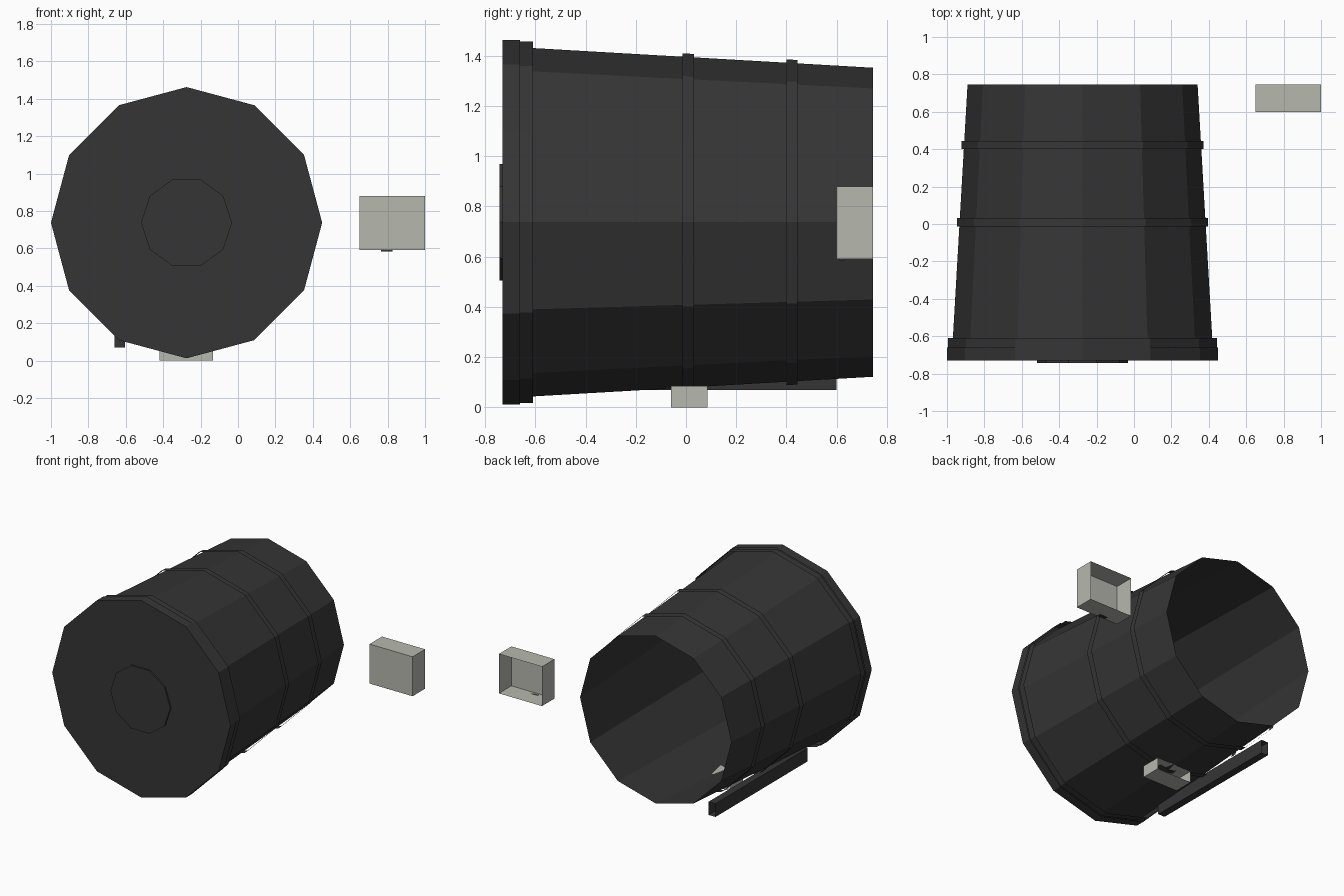
import bpy, bmesh, math

if "Cube" in bpy.data.objects:
    bpy.data.objects.remove(bpy.data.objects["Cube"])

CX, CZ = -0.275, 0.737   # barrel axis (runs along y)


def material(name, rgb):
    m = bpy.data.materials.new(name)
    m.diffuse_color = (*rgb, 1.0)
    m.use_nodes = True
    m.node_tree.nodes["Principled BSDF"].inputs["Base Color"].default_value = m.diffuse_color
    return m


charcoal = material("charcoal", (0.036, 0.036, 0.036))
pale_grey = material("pale_grey", (0.47, 0.485, 0.43))


def finish(name, bm, mat):
    me = bpy.data.meshes.new(name)
    bm.to_mesh(me)
    bm.free()
    me.materials.append(mat)
    ob = bpy.data.objects.new(name, me)
    bpy.context.collection.objects.link(ob)
    return ob


def tube(name, profile, sides, mat, cap_front=False):
    """Flat-sided sleeve around the barrel axis; profile is (y, radius) pairs, front to back."""
    bm = bmesh.new()
    rings = []
    for y, r in profile:
        rings.append([bm.verts.new((CX + r * math.cos(2 * math.pi * i / sides), y,
                                    CZ + r * math.sin(2 * math.pi * i / sides)))
                      for i in range(sides)])
    for a, b in zip(rings, rings[1:]):
        for i in range(sides):
            j = (i + 1) % sides
            bm.faces.new((a[i], b[i], b[j], a[j]))
    if cap_front:
        bm.faces.new(rings[0])
    return finish(name, bm, mat)


def open_box(name, lo, hi, mat, open_back=True):
    """Box between two corners, left open towards the back."""
    bm = bmesh.new()
    bmesh.ops.create_cube(bm, size=1)
    for v in bm.verts:
        v.co = [(l + h) / 2 + c * (h - l) for l, h, c in zip(lo, hi, v.co)]
    if open_back:
        bm.normal_update()
        back = [f for f in bm.faces if f.normal.y > 0.9]
        bmesh.ops.delete(bm, geom=back, context='FACES_ONLY')
    return finish(name, bm, mat)


# tapered barrel, hollow and open at the back
tube("barrel_body", [(-0.725, 0.700), (0.745, 0.615)], 12, charcoal)

# stepped front rim with closed face
tube("front_rim", [(-0.73, 0.725), (-0.66, 0.725)], 12, charcoal, cap_front=True)
tube("front_rim_step", [(-0.66, 0.719), (-0.61, 0.719)], 12, charcoal)

# thin bands around the barrel
for name, y, r in (("middle_band", 0.009, 0.672), ("rear_band", 0.422, 0.648)):
    tube(name, [(y - 0.022, r), (y + 0.022, r - 0.002)], 12, charcoal)

# raised disc on the front face
tube("front_disc", [(-0.742, 0.243), (-0.73, 0.243)], 10, charcoal, cap_front=True)

# rail under the barrel
open_box("lower_rail", (-0.66, -0.47, 0.07), (-0.605, 0.60, 0.168), charcoal)

# foot under the barrel and detached wall box
open_box("foot_block", (-0.42, -0.06, 0.0), (-0.135, 0.085, 0.085), pale_grey)
open_box("side_box", (0.65, 0.60, 0.59), (1.0, 0.745, 0.88), pale_grey)
open_box("side_box_tab", (0.765, 0.61, 0.584), (0.825, 0.63, 0.59), charcoal, open_back=False)
